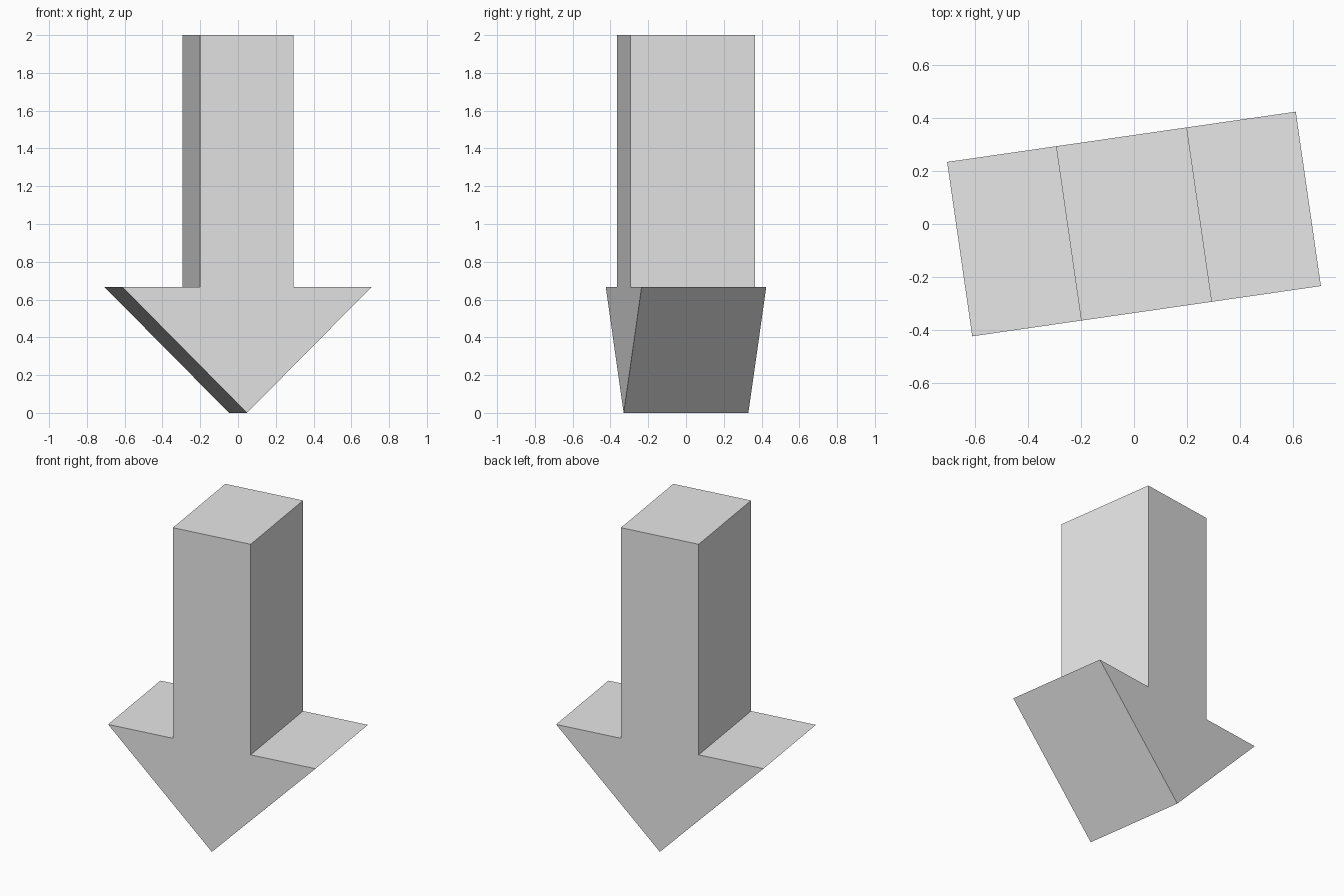
import bpy
import bmesh
import math
from mathutils import Matrix

cube = bpy.data.objects.get("Cube")
if cube:
    bpy.data.objects.remove(cube, do_unlink=True)

# Plain light grey
grey = bpy.data.materials.new("light grey")
grey.use_nodes = True
colour = (0.8, 0.8, 0.8, 1.0)
grey.diffuse_color = colour
grey.node_tree.nodes["Principled BSDF"].inputs["Base Color"].default_value = colour

HEAD = 2 / 3        # head height and half width
SHAFT = 0.25        # shaft half width
DEPTH = 2 / 3
TURN = math.radians(8.2)

# Arrow outline: right half from the tip up, then mirrored to the left
half = [(HEAD, HEAD), (SHAFT, HEAD), (SHAFT, 2.0)]
outline = [(0, 0)] + half + [(-x, z) for x, z in reversed(half)]

# Extrude the outline through its depth and turn it about the vertical axis
bm = bmesh.new()
front = bm.faces.new([bm.verts.new((x, -DEPTH / 2, z)) for x, z in outline])
back = bmesh.ops.extrude_face_region(bm, geom=[front], use_keep_orig=True)
moved = [g for g in back["geom"] if isinstance(g, bmesh.types.BMVert)]
bmesh.ops.translate(bm, verts=moved, vec=(0, DEPTH, 0))
bmesh.ops.rotate(bm, verts=bm.verts, cent=(0, 0, 0), matrix=Matrix.Rotation(TURN, 3, 'Z'))
bmesh.ops.recalc_face_normals(bm, faces=bm.faces)

mesh = bpy.data.meshes.new("down_arrow")
bm.to_mesh(mesh)
bm.free()
mesh.materials.append(grey)
arrow = bpy.data.objects.new("down_arrow", mesh)
bpy.context.collection.objects.link(arrow)
